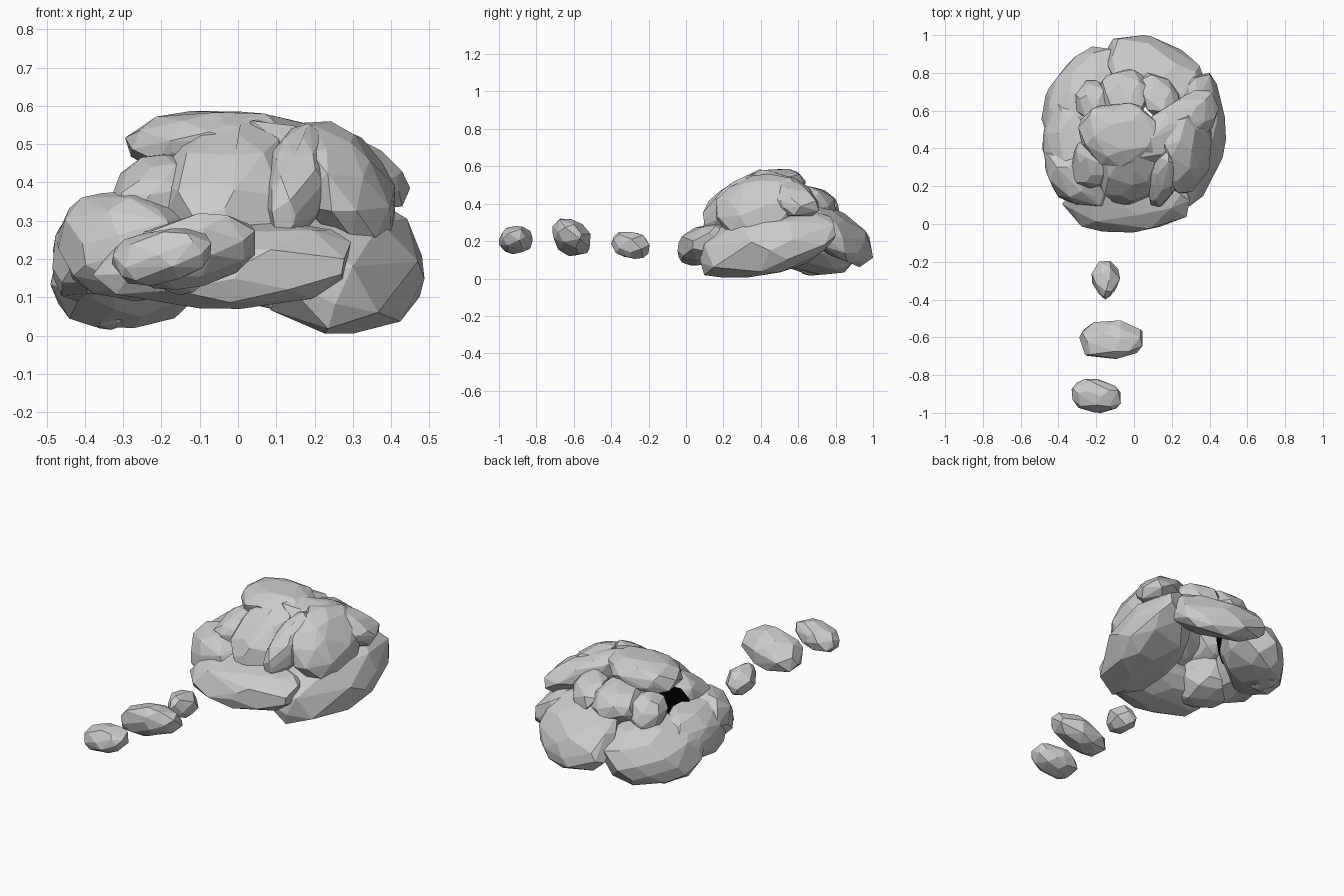
import bpy, bmesh, math, random
from mathutils import Vector

if "Cube" in bpy.data.objects:
    bpy.data.objects.remove(bpy.data.objects["Cube"])

random.seed(7)


def rock(name, bounds, lean=(0, 0, 0), count=46):
    """Faceted convex boulder filling a box; lean = xy, xz, yz slant."""
    rxy, rxz, ryz = lean
    # slanted ellipsoid axes
    b = math.sqrt(1 - rxy ** 2)
    c = (ryz - rxy * rxz) / b
    d = math.sqrt(max(0.05, 1 - rxz ** 2 - c ** 2))
    pts = []
    for i in range(count):
        u = 1 - 2 * (i + 0.5) / count
        a = i * 2.39996 + random.uniform(-0.3, 0.3)
        s = math.sqrt(1 - u * u)
        v = Vector((s * math.cos(a), s * math.sin(a), u))
        v /= sum(abs(k) ** 2.4 for k in v) ** (1 / 2.4)
        v *= random.uniform(0.94, 1.04)
        pts.append((v.x, rxy * v.x + b * v.y, rxz * v.x + c * v.y + d * v.z))
    # fit the points to the box
    fitted = []
    for k in range(3):
        vals = [p[k] for p in pts]
        lo, hi = min(vals), max(vals)
        a, z = bounds[2 * k], bounds[2 * k + 1]
        fitted.append([a + (q - lo) / (hi - lo) * (z - a) for q in vals])
    bm = bmesh.new()
    for co in zip(*fitted):
        bm.verts.new(co)
    bmesh.ops.convex_hull(bm, input=bm.verts[:])
    loose = [v for v in bm.verts if not v.link_faces]
    bmesh.ops.delete(bm, geom=loose, context='VERTS')
    bmesh.ops.dissolve_limit(bm, angle_limit=math.radians(9),
                             verts=bm.verts[:], edges=bm.edges[:])
    bmesh.ops.recalc_face_normals(bm, faces=bm.faces[:])
    mesh = bpy.data.meshes.new(name)
    bm.to_mesh(mesh)
    bm.free()
    obj = bpy.data.objects.new(name, mesh)
    bpy.context.collection.objects.link(obj)
    return obj


# stepping stones leading up to the pile
rock("step_stone_near", (-.33, -.07, -1, -.82, .13, .28), (-.1, .25, 0), 34)
rock("step_stone_middle", (-.29, .045, -.715, -.51, .12, .32), (.05, .3, -.2), 34)
far = rock("step_stone_far", (-.235, -.07, -.40, -.195, .105, .25), (0, 0, -.2), 28)
for v in far.data.vertices:  # taper towards the front
    f = 0.45 + 0.55 * min(1, (v.co.y + .40) / .12)
    v.co.x = -.145 + (v.co.x + .145) * f

# ring of large base boulders
rock("base_front", (-.38, .295, -.045, .29, .07, .305), (0, .1, .3))
rock("base_front_left", (-.475, -.10, .09, .43, .09, .375), (-.35, -.1, .15))
rock("base_left", (-.485, -.24, .22, .67, .09, .37), (.05, .3, 0))
rock("base_back_left", (-.49, -.05, .40, .94, .02, .35), (.45, .2, -.1))
rock("base_back", (-.14, .39, .58, 1, .06, .42), (-.4, 0, -.6))
rock("base_right", (.06, .487, .06, .80, .005, .37), (.3, .05, .35))
rock("base_chip", (-.40, -.28, .60, .76, .015, .10), (0, 0, 0), 24)

# upper boulders leaning together into a hollow dome
rock("upper_front", (-.20, .13, .10, .47, .22, .575), (0, .1, .6))
rock("upper_front_sliver", (.07, .24, .09, .42, .24, .555), (.3, .25, .6))
rock("upper_right", (.15, .41, .16, .62, .22, .56), (.15, -.4, .2))
rock("upper_left", (-.335, -.10, .19, .46, .26, .475), (.1, .3, .3))
rock("top_cap", (-.295, .14, .30, .64, .42, .587), (-.1, .1, 0))
rock("top_slab", (.01, .45, .32, .71, .33, .575), (.6, -.6, -.4))
rock("back_small_left", (-.31, -.12, .55, .76, .26, .47), (0, 0, -.3), 28)
rock("back_small_middle", (-.18, .09, .57, .82, .30, .50), (0, 0, -.4), 30)
rock("back_small_right", (.03, .24, .55, .80, .30, .50), (-.3, 0, -.3), 28)

# dark opening in the back left of the pile
bpy.ops.mesh.primitive_circle_add(vertices=10, radius=.12, fill_type='NGON',
                                  location=(-.22, .48, .34),
                                  rotation=(math.pi / 2, 0, math.radians(35)))
opening = bpy.context.object
opening.name = "dark_opening"
black = bpy.data.materials.new("black")
black.diffuse_color = (0, 0, 0, 1)
black.use_nodes = True
black.node_tree.nodes["Principled BSDF"].inputs["Base Color"].default_value = black.diffuse_color
opening.data.materials.append(black)
